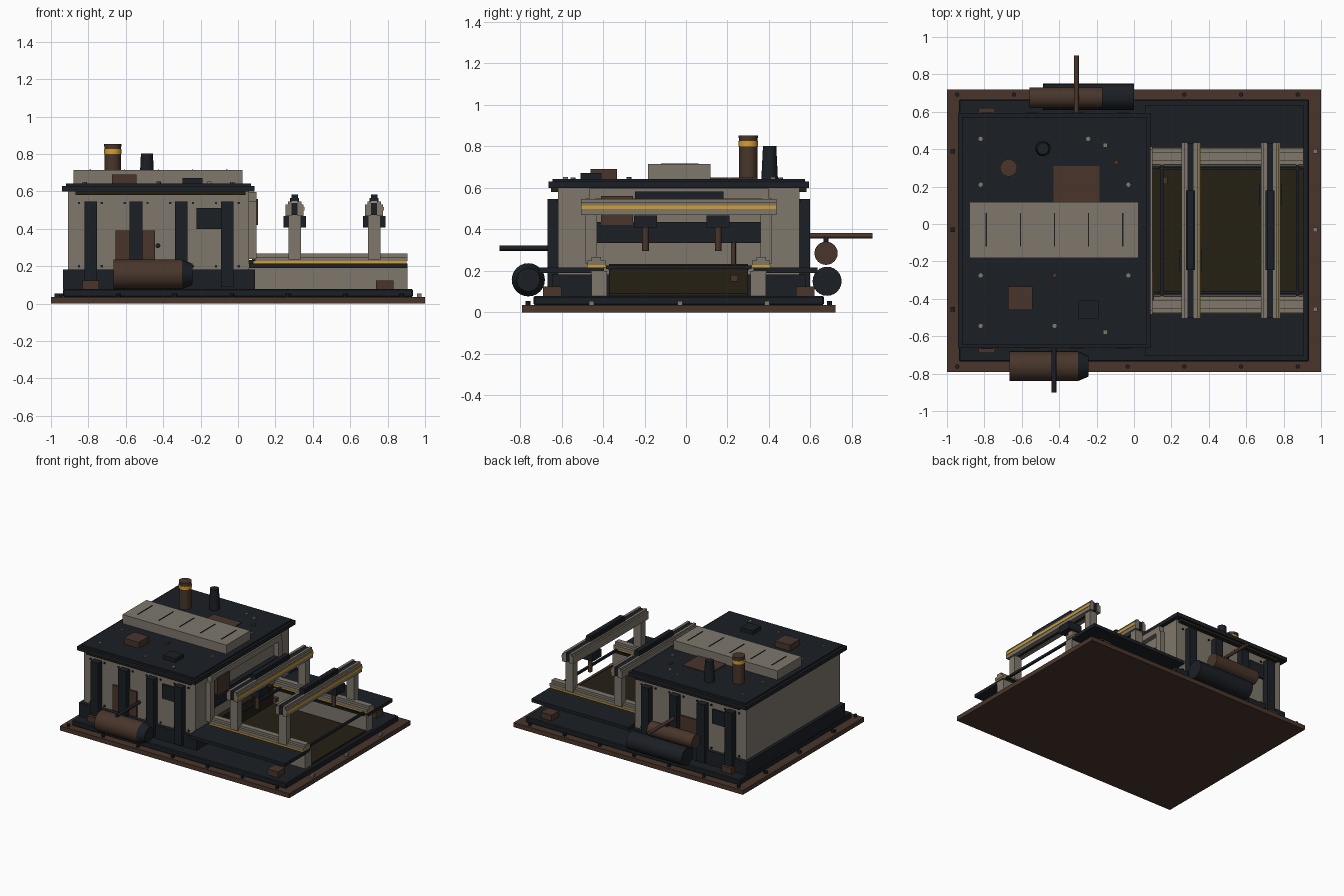
import bpy, math
from mathutils import Vector

C = -0.035  # centre line of the machine in y


def mat(name, rgb):
    m = bpy.data.materials.new(name)
    m.diffuse_color = (*rgb, 1)
    return m


GREY = mat("warm_grey", (0.21, 0.185, 0.15))
DARK = mat("dark_steel", (0.011, 0.014, 0.018))
BROWN = mat("rust_brown", (0.065, 0.036, 0.024))
GOLD = mat("yellow_stripe", (0.65, 0.35, 0.03))
OLIVE = mat("pit_olive", (0.018, 0.014, 0.007))


def box(name, x0, x1, y0, y1, z0, z1, m, bevel=0):
    v = [(x, y, z) for x in (x0, x1) for y in (y0, y1) for z in (z0, z1)]
    f = [(0, 1, 3, 2), (4, 6, 7, 5), (0, 4, 5, 1), (2, 3, 7, 6), (0, 2, 6, 4), (1, 5, 7, 3)]
    me = bpy.data.meshes.new(name)
    me.from_pydata(v, [], f)
    me.materials.append(m)
    o = bpy.data.objects.new(name, me)
    bpy.context.collection.objects.link(o)
    if bevel:
        b = o.modifiers.new("bevel", 'BEVEL')
        b.width, b.segments = bevel, 1
    return o


def rod(name, a, b, r, m, r2=None, n=24):
    a, b = Vector(a), Vector(b)
    bpy.ops.mesh.primitive_cone_add(vertices=n, radius1=r, radius2=r if r2 is None else r2,
                                    depth=(b - a).length, location=(a + b) / 2)
    o = bpy.context.object
    o.rotation_euler = (b - a).to_track_quat('Z', 'Y').to_euler()
    o.name = name
    o.data.materials.append(m)
    bpy.ops.object.shade_smooth_by_angle(angle=math.radians(35))
    return o


def both(name, x0, x1, d0, d1, z0, z1, m, bevel=0):
    """Two boxes at distance d0..d1 either side of the centre line."""
    for tag, s in (("front", -1), ("back", 1)):
        y = sorted((C + s * d0, C + s * d1))
        box(f"{name}_{tag}", x0, x1, *y, z0, z1, m, bevel)


# base plates and anchor bolts
box("base_plate", -1, 1, -0.79, 0.72, 0, 0.035, BROWN)
box("lower_deck", -0.935, 0.935, -0.735, 0.665, 0.035, 0.078, DARK, 0.006)
for i in range(7):
    x = -0.945 + 0.3035 * i
    for y in (-0.762, 0.692):
        rod("base_bolt", (x, y, 0.03), (x, y, 0.055), 0.012, DARK, n=8)
for y in (-0.455, -0.03, 0.39):
    box("side_bolt", -0.98, -0.956, y - .012, y + .012, 0.03, 0.055, DARK)
    box("side_bolt", 0.956, 0.98, y - .012, y + .012, 0.03, 0.055, GREY)

# housing
box("plinth", -0.935, 0.09, -0.645, 0.575, 0.075, 0.183, DARK)
box("housing", -0.91, 0.06, -0.617, 0.547, 0.18, 0.6, GREY)
box("roof_slab", -0.94, 0.088, -0.663, 0.593, 0.6, 0.63, DARK)
box("roof_top", -0.92, 0.07, -0.643, 0.573, 0.63, 0.643, DARK)
both("roof_skirt", -0.87, 0.04, 0.58, 0.615, 0.58, 0.6, OLIVE)
for x in (-0.787, -0.545, -0.303, -0.058):
    both("wall_rib", x - 0.034, x + 0.034, 0.57, 0.632, 0.09, 0.547, DARK)
for i in range(8):
    x = -0.85 + 0.122 * i
    for z in (0.2, 0.538):
        both("wall_bolt", x - .006, x + .006, 0.58, 0.59, z - .006, z + .006, DARK)
both("corner_block", -0.832, -0.742, 0.565, 0.655, 0.078, 0.124, BROWN)
both("deck_block", 0.738, 0.832, 0.565, 0.655, 0.078, 0.124, BROWN)
box("rust_panel_front", -0.655, -0.445, -0.63, -0.61, 0.19, 0.39, BROWN)
box("hatch_front", -0.222, -0.092, -0.632, -0.61, 0.4, 0.512, DARK)
box("rust_panel_back", -0.51, -0.34, 0.54, 0.56, 0.2, 0.39, BROWN)
box("hatch_back", -0.75, -0.62, 0.54, 0.56, 0.4, 0.512, DARK)

# roof equipment
box("roof_duct", -0.88, 0.025, -0.182, 0.117, 0.64, 0.714, GREY)
for i in range(5):
    x = -0.79 + 0.1825 * i
    box("duct_slot", x - .003, x + .003, -0.12, 0.06, 0.70, 0.718, DARK)
box("roof_patch", -0.43, -0.185, 0.117, 0.31, 0.64, 0.65, BROWN)
box("roof_box_rust", -0.673, -0.543, -0.46, -0.333, 0.64, 0.69, BROWN)
box("roof_box_dark", -0.297, -0.19, -0.508, -0.408, 0.64, 0.673, DARK)
rod("chimney", (-0.67, 0.3, 0.64), (-0.67, 0.3, 0.84), 0.044, BROWN)
rod("chimney_cap", (-0.67, 0.3, 0.84), (-0.67, 0.3, 0.853), 0.046, BROWN)
rod("chimney_band", (-0.67, 0.3, 0.8), (-0.67, 0.3, 0.826), 0.047, GOLD)
rod("vent_pipe", (-0.487, 0.403, 0.64), (-0.487, 0.403, 0.803), 0.04, DARK, 0.032)
for x, y in ((-.82, .455), (-.82, .21), (-.245, .455), (-.03, .21),
             (-.82, -.275), (-.03, -.275), (-.82, -.545), (-.425, -.545)):
    rod("roof_bolt", (x, y, 0.64), (x, y, 0.65), 0.012, GREY, n=8)
for x, y, m in ((-.155, .42, GREY), (-.155, -.58, GREY), (-.095, .33, BROWN), (-.425, -.275, BROWN)):
    box("roof_stud", x - .012, x + .012, y - .012, y + .012, 0.64, 0.652, m)

# tanks and pipes outside the walls
rod("front_tank", (-0.665, -0.76, 0.157), (-0.3, -0.76, 0.157), 0.08, BROWN)
rod("front_tank_nose", (-0.3, -0.76, 0.157), (-0.243, -0.76, 0.157), 0.08, DARK, 0.056)
rod("front_pipe", (-0.428, -0.9, 0.31), (-0.428, -0.61, 0.31), 0.013, DARK, n=12)
rod("back_tank_lower", (-0.487, 0.68, 0.15), (0, 0.68, 0.15), 0.07, DARK)
rod("back_tank_upper", (-0.56, 0.675, 0.285), (-0.168, 0.675, 0.285), 0.056, BROWN)
rod("back_pipe", (-0.308, 0.9, 0.37), (-0.308, 0.54, 0.37), 0.013, BROWN, n=12)
rod("back_drop_pipe", (-0.308, 0.675, 0.3), (-0.308, 0.675, 0.37), 0.012, DARK, n=12)

# housing face above the pit
box("face_opening", 0.05, 0.1, -0.44, 0.36, 0.335, 0.435, DARK)
box("face_header", 0.05, 0.098, -0.465, 0.4, 0.55, 0.597, GREY)
both("face_jamb", 0.05, 0.098, 0.40, 0.45, 0.24, 0.55, GREY)
box("face_rust_panel", 0.06, 0.107, -0.41, -0.255, 0.42, 0.56, BROWN)
box("pit_mouth", 0.06, 0.1, -0.37, 0.3, 0.075, 0.233, OLIVE)
rod("face_pipe", (0.085, 0.23, 0.15), (0.085, 0.23, 0.34), 0.01, BROWN, n=12)
box("pit_bracket", 0.15, 0.18, 0.215, 0.25, 0.15, 0.18, BROWN)

# work pit with side decks and rails
box("pit_floor", 0.09, 0.905, -0.37, 0.3, 0.075, 0.092, OLIVE)
both("pit_wall", 0.06, 0.905, 0.345, 0.42, 0.075, 0.2, GREY)
both("side_deck", 0.06, 0.905, 0.36, 0.67, 0.19, 0.216, DARK)
both("rail", 0.09, 0.905, 0.352, 0.44, 0.228, 0.25, GREY)
both("rail_crown", 0.09, 0.905, 0.375, 0.42, 0.25, 0.268, GREY)
both("rail_stripe", 0.08, 0.9, 0.35, 0.443, 0.216, 0.228, GOLD)
both("pit_edge_rod", 0.13, 0.89, 0.325, 0.338, 0.205, 0.22, DARK)
for x in (0.15, 0.875):
    box("pit_cross_rod", x - .008, x + .008, -0.385, 0.315, 0.21, 0.227, DARK)

# two gantries running on the rails
for k, (x, ty) in enumerate(((0.303, -0.195), (0.728, 0.155))):
    both(f"gantry_{k}_leg", x - .033, x + .033, 0.395, 0.45, 0.235, 0.48, GREY)
    for s in (-1, 1):
        xs = sorted((x + s * .016, x + s * .048))
        box(f"gantry_{k}_beam", *xs, -0.505, 0.435, 0.47, 0.53, GREY)
        xs = sorted((x + s * .016, x + s * .036))
        box(f"gantry_{k}_beam_lip", *xs, -0.505, 0.435, 0.53, 0.547, GREY)
    box(f"gantry_{k}_core", x - .016, x + .016, -0.5, 0.43, 0.475, 0.542, DARK)
    box(f"gantry_{k}_stripe", x + .048, x + .052, -0.505, 0.435, 0.498, 0.516, GOLD)
    box(f"gantry_{k}_cable_tray", x - .024, x + .024, -0.245, 0.18, 0.545, 0.565, DARK)
    box(f"gantry_{k}_tray_lid", x - .018, x + .018, -0.245, 0.18, 0.565, 0.583, DARK)
    box(f"gantry_{k}_trolley", x - .06, x + .06, ty - .055, ty + .055, 0.408, 0.468, DARK)
    rod(f"gantry_{k}_tool", (x, ty, 0.295), (x, ty, 0.41), 0.016, BROWN, n=12)
